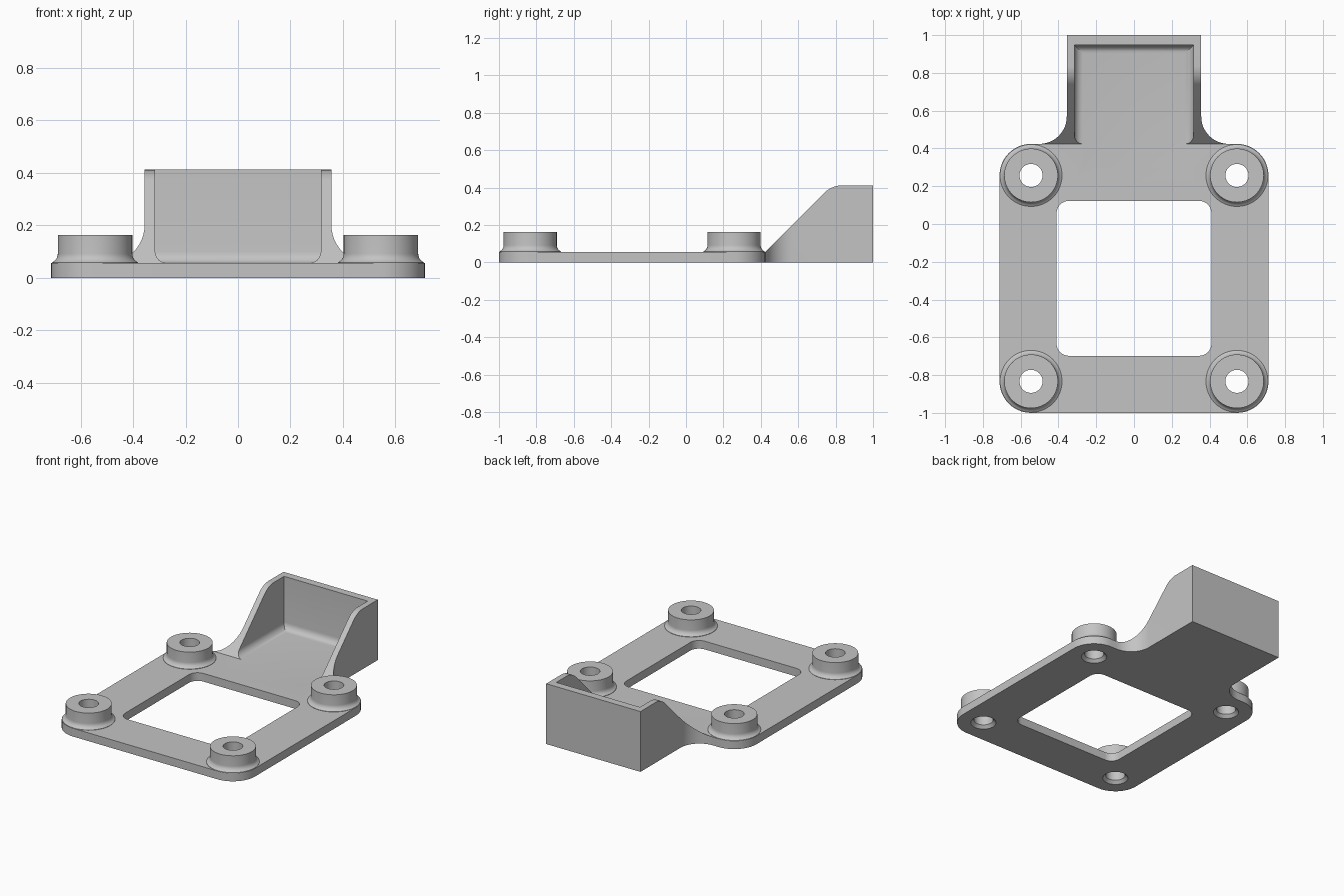
import bpy
import bmesh
from math import sin, cos, pi, radians, sqrt
from mathutils import Matrix, Vector

cube = bpy.data.objects.get("Cube")
if cube:
    bpy.data.objects.remove(cube, do_unlink=True)

# Main dimensions
CY = -0.288          # centre of the square frame along y
HALF = 0.712         # half width of the frame
BOSS = 0.545         # boss offset from the frame centre
CORNER = HALF - BOSS
PLATE = 0.056        # plate thickness
WALL_TOP = 0.412
TRAY = 0.356         # half width of the tray
FLARE = 0.145        # radius blending tray into frame
EDGE = CY + HALF     # back edge of the frame

grey = bpy.data.materials.new("plain grey")
grey.use_nodes = True
colour = (0.55, 0.55, 0.55, 1)
grey.diffuse_color = colour
grey.node_tree.nodes["Principled BSDF"].inputs["Base Color"].default_value = colour


def arc(cx, cy, r, start, end, n=12):
    steps = [radians(start + (end - start) * i / n) for i in range(n + 1)]
    return [(cx + r * cos(a), cy + r * sin(a)) for a in steps]


def finish(bm, name):
    bmesh.ops.recalc_face_normals(bm, faces=bm.faces)
    mesh = bpy.data.meshes.new(name)
    bm.to_mesh(mesh)
    bm.free()
    mesh.materials.append(grey)
    obj = bpy.data.objects.new(name, mesh)
    bpy.context.collection.objects.link(obj)
    return obj


def prism(name, outline, low, high, along_x=False):
    """Extrude a 2D outline along z, or a (y, z) outline along x."""
    bm = bmesh.new()
    place = (lambda p: (low, *p)) if along_x else (lambda p: (*p, low))
    face = bm.faces.new([bm.verts.new(place(p)) for p in outline])
    shift = Vector((high - low, 0, 0) if along_x else (0, 0, high - low))
    new = bmesh.ops.extrude_face_region(bm, geom=[face])["geom"]
    bmesh.ops.translate(bm, vec=shift, verts=[v for v in new if isinstance(v, bmesh.types.BMVert)])
    return finish(bm, name)


def lathe(name, profile, x, y, n=64):
    """Closed solid of revolution from (radius, z) points."""
    bm = bmesh.new()
    rings = [[bm.verts.new((x + r * cos(2 * pi * i / n), y + r * sin(2 * pi * i / n), z))
              for i in range(n)] for r, z in profile]
    for a, b in zip(rings, rings[1:]):
        for i in range(n):
            j = (i + 1) % n
            bm.faces.new((a[i], a[j], b[j], b[i]))
    bm.faces.new(rings[0])
    bm.faces.new(rings[-1])
    return finish(bm, name)


def combine(target, tool, operation):
    mod = target.modifiers.new("join", "BOOLEAN")
    mod.operation = operation
    mod.solver = "EXACT"
    mod.object = tool
    bpy.context.view_layer.objects.active = target
    bpy.ops.object.modifier_apply(modifier=mod.name)
    bpy.data.objects.remove(tool, do_unlink=True)


# Full plan outline: frame, curved blends and tray, raised to wall height
right = (arc(BOSS, CY - BOSS, CORNER, -90, 0)
         + arc(BOSS, CY + BOSS, CORNER, 0, 90)
         + arc(TRAY + FLARE, EDGE + FLARE, FLARE, 270, 180)
         + [(TRAY, 1.0)])
body = prism("mounting_bracket", right + [(-x, y) for x, y in reversed(right)], 0, WALL_TOP)

# Cut away everything above the plate and the sloping tray walls
bend = 0.14
tangent_y = EDGE + (WALL_TOP - PLATE) + bend * (sqrt(2) - 1)
slope = ([(-1.5, PLATE), (EDGE, PLATE)]
         + arc(tangent_y, WALL_TOP - bend, bend, 135, 90)
         + [(tangent_y, 0.8), (-1.5, 0.8)])
combine(body, prism("slope_cutter", slope, -1, 1, True), "DIFFERENCE")

# Tray cavity with rounded floor edges
bm = bmesh.new()
front, back, inner = 0.3, 0.948, 0.316
size = Matrix.Diagonal((2 * inner, back - front, 0.6, 1))
centre = Matrix.Translation((0, (front + back) / 2, PLATE + 0.3))
bmesh.ops.create_cube(bm, size=1, matrix=centre @ size)
floor_edges = [e for e in bm.edges
               if all(v.co.z < 0.1 for v in e.verts) and any(v.co.y > 0.5 for v in e.verts)]
bmesh.ops.bevel(bm, geom=floor_edges, offset=0.045, segments=6, profile=0.5, affect="EDGES")
combine(body, finish(bm, "cavity_cutter"), "DIFFERENCE")

# Rounded window in the frame
w, r = 0.41, 0.065
c = w - r
window = (arc(c, CY - c, r, -90, 0, 8) + arc(c, CY + c, r, 0, 90, 8)
          + arc(-c, CY + c, r, 90, 180, 8) + arc(-c, CY - c, r, 180, 270, 8))
combine(body, prism("window_cutter", window, -0.1, 0.3), "DIFFERENCE")

# Four filleted bosses with holes countersunk from below
radius, fillet = 0.142, 0.036
foot = [p for p in arc(radius + fillet, PLATE + fillet, fillet, 180, 270, 10)
        if p[0] < CORNER - 0.003]
boss_profile = [(radius, 0.163)] + foot + [(CORNER - 0.003, PLATE + 0.002), (CORNER - 0.003, 0.02)]
hole_profile = [(0.1, -0.02), (0.08, 0), (0.061, 0.02), (0.061, 0.3)]
for sx in (-1, 1):
    for sy in (-1, 1):
        x, y = sx * BOSS, CY + sy * BOSS
        combine(body, lathe("boss", boss_profile, x, y), "UNION")
        combine(body, lathe("hole_cutter", hole_profile, x, y), "DIFFERENCE")

# Smooth curved surfaces, keep the crisp edges
bpy.ops.object.select_all(action="DESELECT")
body.select_set(True)
bpy.context.view_layer.objects.active = body
bpy.ops.object.shade_smooth_by_angle(angle=radians(30))
